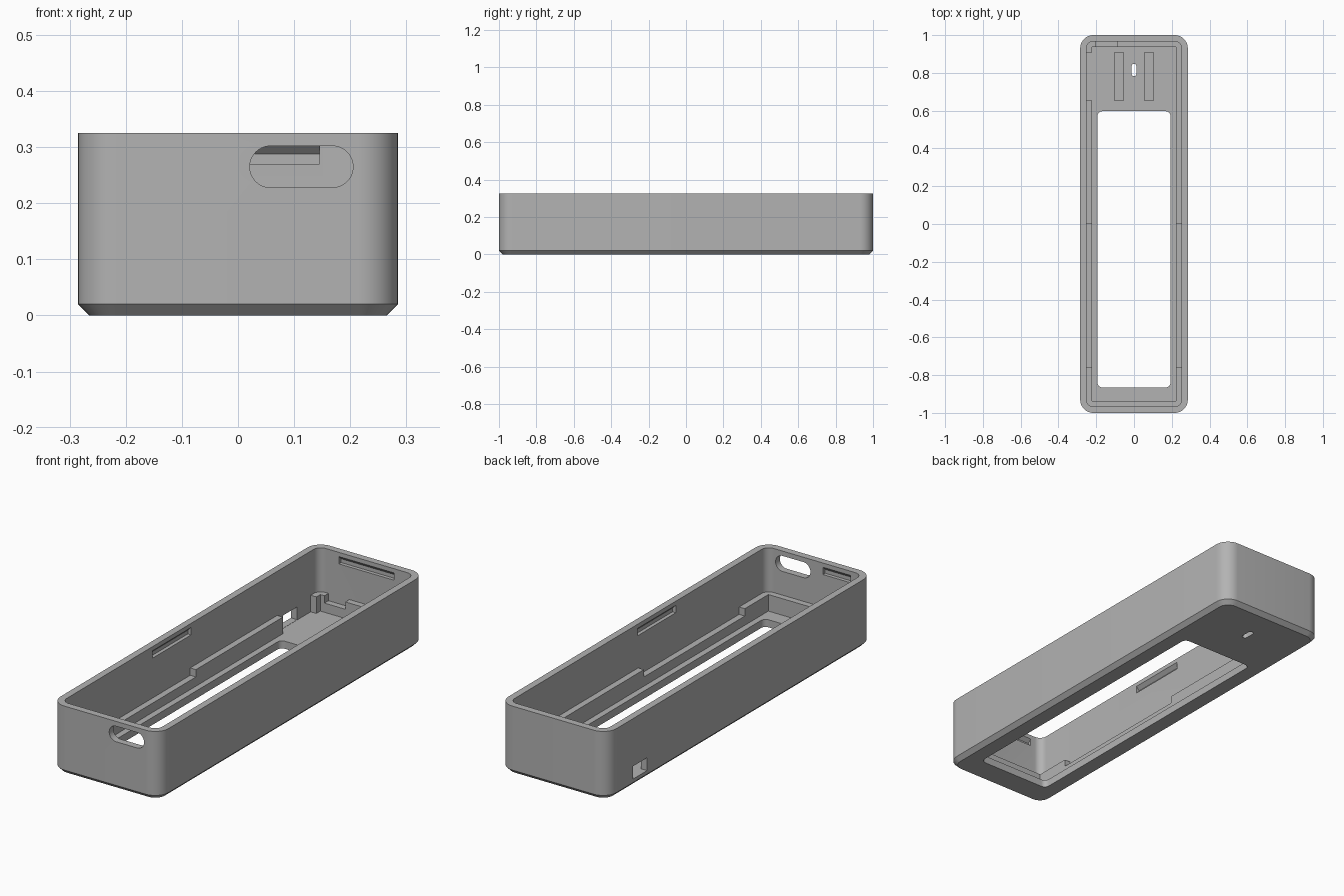
import bpy, bmesh, math

if "Cube" in bpy.data.objects:
    bpy.data.objects.remove(bpy.data.objects["Cube"])

HX, HY, TOP = 0.285, 1.0, 0.325      # outer half sizes and height
IX, IY, FLOOR = 0.252, 0.967, 0.036  # cavity half sizes and floor level
LOW, TALL = 0.08, 0.115              # ledge heights

grey = bpy.data.materials.new("grey_plastic")
grey.diffuse_color = (0.45, 0.45, 0.45, 1)
grey.use_nodes = True
grey.node_tree.nodes["Principled BSDF"].inputs["Base Color"].default_value = grey.diffuse_color


def rounded(x0, x1, y0, y1, r, n=10):
    """Counter-clockwise rounded rectangle outline."""
    pts = []
    for k, (cx, cy) in enumerate([(x1 - r, y1 - r), (x0 + r, y1 - r),
                                  (x0 + r, y0 + r), (x1 - r, y0 + r)]):
        for i in range(n + 1):
            a = math.pi / 2 * (k + i / n)
            pts.append((cx + r * math.cos(a), cy + r * math.sin(a)))
    return pts


def finish(name, bm):
    bmesh.ops.recalc_face_normals(bm, faces=bm.faces)
    me = bpy.data.meshes.new(name)
    bm.to_mesh(me)
    bm.free()
    me.materials.append(grey)
    ob = bpy.data.objects.new(name, me)
    bpy.context.collection.objects.link(ob)
    return ob


def prism(bm, outline, place, a, b):
    """Extrude a 2D outline from a to b; place(u, v, w) gives the 3D point."""
    lo = [bm.verts.new(place(u, v, a)) for u, v in outline]
    hi = [bm.verts.new(place(u, v, b)) for u, v in outline]
    bm.faces.new(lo)
    bm.faces.new(hi)
    for i in range(len(lo)):
        j = (i + 1) % len(lo)
        bm.faces.new((lo[i], lo[j], hi[j], hi[i]))


def along_x(u, v, w): return (w, u, v)
def along_y(u, v, w): return (u, w, v)
def along_z(u, v, w): return (u, v, w)


def box(bm, x0, x1, y0, y1, z0, z1):
    prism(bm, [(x0, y0), (x1, y0), (x1, y1), (x0, y1)], along_z, z0, z1)


# Tray: rings from the window's underside, out, up, in and down again
C = 0.02
window = rounded(-0.193, 0.193, -0.865, 0.597, 0.025)
cavity = rounded(-IX, IX, -IY, IY, 0.037)
outer = rounded(-HX, HX, -HY, HY, 0.07)
base = rounded(-HX + C, HX - C, -HY + C, HY - C, 0.05)
bm = bmesh.new()
rings = [[bm.verts.new((x, y, z)) for x, y in ring] for ring, z in
         [(window, 0), (base, 0), (outer, C), (outer, TOP),
          (cavity, TOP), (cavity, FLOOR), (window, FLOOR)]]
for k, ring in enumerate(rings):
    nxt = rings[(k + 1) % len(rings)]
    for i in range(len(ring)):
        j = (i + 1) % len(ring)
        bm.faces.new((ring[i], ring[j], nxt[j], nxt[i]))
tray = finish("tray", bm)

# Cutters
bm = bmesh.new()
# oblong port in the front wall
prism(bm, rounded(0.021, 0.205, 0.228, 0.302, 0.0369), along_y, -1.1, -0.9)
# square opening in the left wall
box(bm, -0.4, -0.2, 0.70, 0.806, FLOOR + 0.001, 0.098)
# oblong hole and two grooves in the floor
prism(bm, rounded(-0.013, 0.013, 0.783, 0.848, 0.0129), along_z, -0.1, 0.1)
for s in (-1, 1):
    x0, x1 = sorted((s * 0.056, s * 0.103))
    box(bm, x0, x1, 0.655, 0.908, 0.022, 0.06)


def snap(place, wall, sign, a, b):
    """Snap recess with a sloped ceiling."""
    prof = [(wall - 0.01, 0.27), (wall + 0.017, 0.27), (wall + 0.017, 0.288),
            (wall, 0.305), (wall - 0.01, 0.305)]
    prism(bm, [(sign * d, z) for d, z in prof], place, a, b)


snap(along_x, IY, 1, -0.145, 0.145)
snap(along_x, IY, -1, -0.19, -0.045)
for s in (-1, 1):
    snap(along_y, IX, s, -0.283, 0.007)
cutter = finish("cutter", bm)
cutter.hide_render = True

mod = tray.modifiers.new("openings", 'BOOLEAN')
mod.object = cutter
mod.operation = 'DIFFERENCE'
mod.solver = 'EXACT'
bpy.context.view_layer.objects.active = tray
tray.select_set(True)
bpy.ops.object.modifier_apply(modifier=mod.name)
bpy.data.objects.remove(cutter)
bpy.ops.object.shade_smooth_by_angle(angle=math.radians(30))


# Ledges: stepped wall-height profiles, sunk slightly into walls and floor
def ledge(name, steps, place, a, b):
    """steps: (start, end, height) runs along the wall."""
    z = FLOOR - 0.01
    outline = [(steps[0][0], z)]
    for s, e, h in steps:
        outline += [(s, h), (e, h)]
    outline.append((steps[-1][1], z))
    bm = bmesh.new()
    prism(bm, outline, place, a, b)
    finish(name, bm)


W, LX, LY = 0.01, 0.222, 0.937
ledge("left_ledge", [(-LY, -0.76, TALL), (-0.76, 0, LOW), (0, 0.655, TALL)],
      along_x, -IX - W, -LX)
ledge("right_ledge", [(-LY, -0.76, TALL), (-0.76, 0, LOW), (0, LY, TALL)],
      along_x, LX, IX + W)
ledge("front_ledge", [(-IX, IX, TALL)], along_y, -IY - W, -LY)
ledge("back_ledge", [(-IX, -0.2, TALL), (-0.2, -0.09, LOW), (-0.09, IX, TALL)],
      along_y, LY, IY + W)
ledge("corner_post", [(0.907, LY, TALL)], along_x, -IX - W, -LX)
